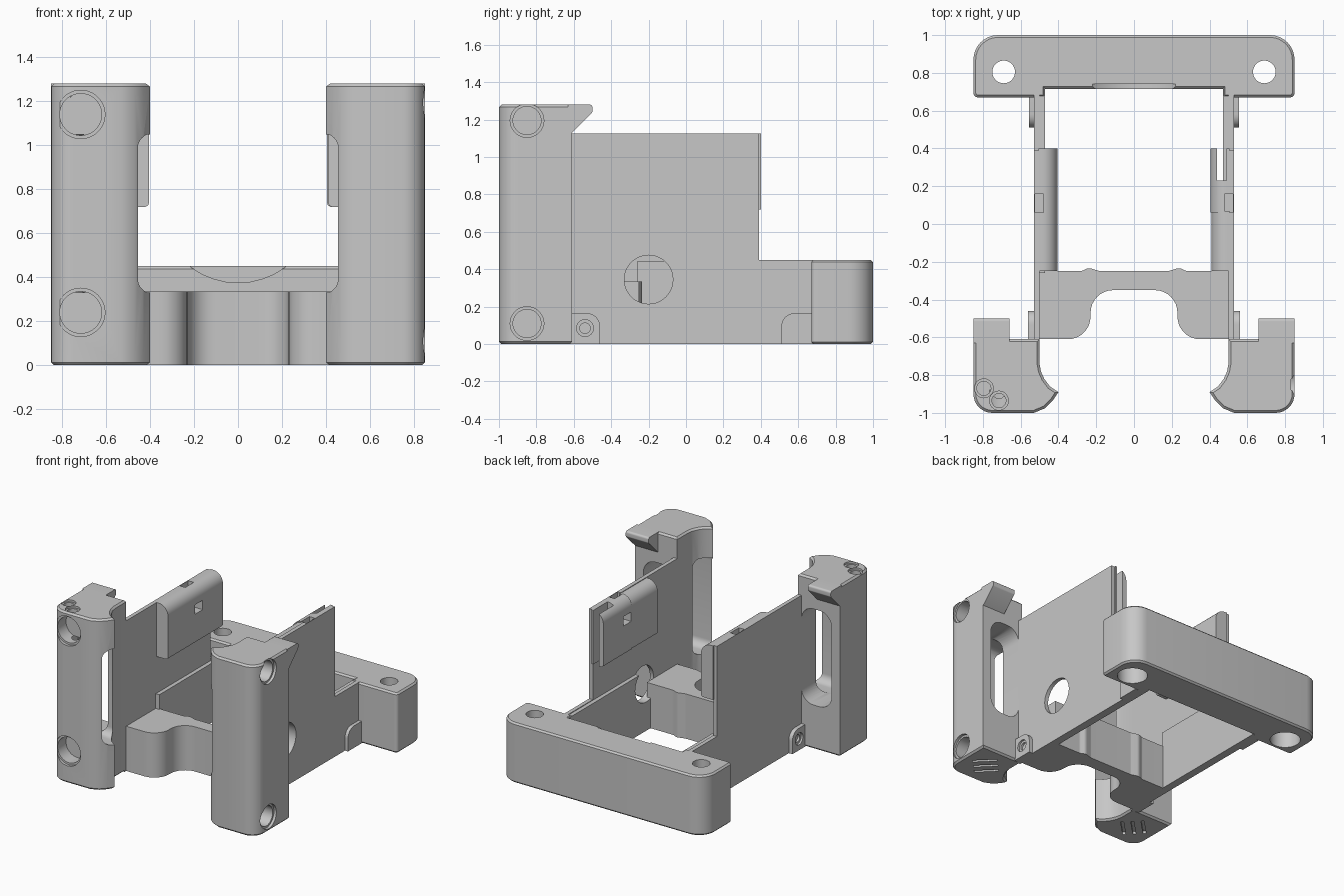
import bpy, bmesh, math
from mathutils import Vector

if "Cube" in bpy.data.objects:
    bpy.data.objects.remove(bpy.data.objects["Cube"])

grey = bpy.data.materials.new("plain grey")
grey.diffuse_color = (0.57, 0.57, 0.57, 1)
grey.use_nodes = True
grey.node_tree.nodes["Principled BSDF"].inputs["Base Color"].default_value = grey.diffuse_color


def outline(pts):
    """Turn (a, b[, radius]) corners into a 2D outline with rounded corners."""
    out = []
    for i, p in enumerate(pts):
        c, r = Vector(p[:2]), (p[2] if len(p) > 2 else 0)
        if not r:
            out.append(c)
            continue
        u = (Vector(pts[i - 1][:2]) - c).normalized()
        v = (Vector(pts[(i + 1) % len(pts)][:2]) - c).normalized()
        half = u.angle(v) / 2
        t = r / math.tan(half)
        mid = c + (u + v).normalized() * r / math.sin(half)
        a, b = c + u * t - mid, c + v * t - mid
        for k in range(9):
            out.append(mid + a.slerp(b, k / 8).normalized() * r)
    return out


def prism(name, pts, axis, lo, hi, chamfer=0, side=1):
    """Extrude an outline along an axis; chamfer the end edges; mirror by side."""
    put = {"x": lambda p, h: (h * side, p[0], p[1]),
           "y": lambda p, h: (p[0] * side, h, p[1]),
           "z": lambda p, h: (p[0] * side, p[1], h)}[axis]
    bm = bmesh.new()
    shape = outline(pts)
    a = [bm.verts.new(put(p, lo)) for p in shape]
    b = [bm.verts.new(put(p, hi)) for p in shape]
    ends = [bm.faces.new(a), bm.faces.new(b)]
    for i in range(len(a)):
        j = (i + 1) % len(a)
        bm.faces.new((a[i], a[j], b[j], b[i]))
    bmesh.ops.recalc_face_normals(bm, faces=bm.faces)
    if chamfer:
        bmesh.ops.bevel(bm, geom=list({e for f in ends for e in f.edges}),
                        offset=chamfer, segments=1, affect="EDGES")
    me = bpy.data.meshes.new(name)
    bm.to_mesh(me)
    bm.free()
    me.materials.append(grey)
    ob = bpy.data.objects.new(name, me)
    bpy.context.collection.objects.link(ob)
    return ob


def rect(a0, b0, a1, b1, r=0):
    return [(a0, b0, r), (a1, b0, r), (a1, b1, r), (a0, b1, r)]


def disc(a, b, r):
    return [(a + r * math.cos(k * math.pi / 20), b + r * math.sin(k * math.pi / 20))
            for k in range(40)]


def cut(ob, pts, axis, lo, hi, side=1):
    cutter = prism("cutter", pts, axis, lo, hi, 0, side)
    cutter.hide_render = True
    m = ob.modifiers.new("cut", "BOOLEAN")
    m.operation, m.solver, m.object = "DIFFERENCE", "EXACT", cutter
    bpy.context.view_layer.objects.active = ob
    bpy.ops.object.modifier_apply(modifier="cut")
    bpy.data.objects.remove(cutter)


# Rear bar with counterbored holes and a shallow scoop
bar = prism("rear_bar", [(-.85, .67, .025), (-.47, .67), (-.47, .715), (.47, .715),
            (.47, .67), (.85, .67, .025), (.85, 1, .13), (-.85, 1, .13)],
            "z", 0, .45, .012)
for s in (1, -1):
    cut(bar, disc(.69, .805, .06), "z", -.1, .6, s)
    cut(bar, disc(.69, .805, .105), "z", -.1, .2, s)
cut(bar, disc(0, .735, .36), "y", .6, .74)

# Front bridge with an arched recess
prism("front_bridge", [(-.5, -.25), (-.5, -.61), (-.23, -.61, .12), (-.23, -.35, .12),
      (.23, -.35, .12), (.23, -.61, .12), (.5, -.61), (.5, -.25), (.28, -.25, .03),
      (.24, -.232, .04), (.18, -.25, .03), (-.18, -.25, .03), (-.24, -.232, .04),
      (-.28, -.25, .03)], "z", 0, .335)

for s, label in ((-1, "left"), (1, "right")):
    # Corner post with a hollow that opens on the inner curve and the back
    post = prism(label + "_post", [(.85, -.61), (.5, -.61), (.5, -.74), (.493, -.78),
                 (.475, -.82), (.445, -.86), (.40, -.89), (.43, -.935), (.47, -.975),
                 (.53, -1), (.85, -1, .1)], "z", 0, 1.28, .013, s)
    cut(post, rect(-.96, .33, -.78, 1.05, .06), "x", .35, .78, s)
    cut(post, rect(.53, .33, .78, 1.05, .1), "y", -.9, -.5, s)
    for k in (-1, 0, 1):
        x, y = .67 + .05 * k, -.8 + .05 * k
        cut(post, [(x - .07, y + .05), (x + .05, y - .07), (x + .065, y - .055),
                   (x - .055, y + .065)], "z", -.1, .02, s)
    if s < 0:
        for z in (.24, 1.14):
            cut(post, disc(.715, z, .11), "y", -1.1, -.98, s)
            cut(post, disc(.715, z, .095), "y", -1.1, -.88, s)
        for x, y in ((.795, -.87), (.715, -.935)):
            cut(post, disc(x, y, .05), "z", 1.265, 1.4, s)
            cut(post, disc(x, y, .037), "z", 1.22, 1.4, s)
    else:
        for z in (.11, 1.195):
            cut(post, disc(-.85, z, .09), "x", .83, 1, s)
            cut(post, disc(-.85, z, .075), "x", .74, 1, s)

    # Snap hook behind the post top
    prism(label + "_hook", [(-.63, 1.12), (-.61, 1.13), (-.5, 1.24, .015),
          (-.5, 1.28, .015), (-.63, 1.28)], "x", .66, .85, 0, s)

    # Side wall and its lower liner
    wall = prism(label + "_wall", [(-.63, 0), (.69, 0), (.69, .45), (.39, .45),
                 (.39, 1.125), (-.63, 1.125)], "x", .5, .53, 0, s)
    liner = prism(label + "_lower_liner", rect(-.26, 0, .72, .445), "x", .47, .505, 0, s)
    if s > 0:
        for ob in (wall, liner):
            cut(ob, disc(-.2, .345, .13), "x", .4, .6, s)

    # Rounded guide block on the inner wall
    y0 = -.25 if s < 0 else .06
    guide = prism(label + "_guide", [(.505, .72), (.405, .72, .02), (.405, 1.125, .08),
                  (.505, 1.125)], "y", y0, .4, 0, s)
    if s > 0:
        cut(guide, rect(.44, .23, .49, .5), "z", .5, 1.3, s)
        prism("right_guide_tail", [(.505, .72), (.41, .72, .02), (.41, 1.12, .08),
              (.505, 1.12)], "y", -.25, .07, 0, s)
    for ob in (guide, wall):
        cut(ob, rect(.48, .06, .525, .16), "z", 1.04, 1.3, s)
    cut(guide, rect(.07, .94, .16, 1.01), "x", .3, .48, s)

    # Small screw lugs on the outside of the wall
    lug = prism(label + "_front_lug", [(-.62, 0), (-.46, 0), (-.46, .165, .07),
                (-.62, .165)], "x", .52, .56, 0, s)
    cut(lug, disc(-.54, .085, .045), "x", .545, .7, s)
    cut(lug, disc(-.54, .085, .028), "x", .4, .7, s)
    prism(label + "_rear_lug", [(.51, 0), (.68, 0), (.68, .165), (.51, .165, .07)],
          "x", .52, .555, 0, s)

# Smooth curved faces, keep edges sharp
bpy.ops.object.select_all(action="SELECT")
bpy.ops.object.shade_smooth_by_angle(angle=math.radians(25))
